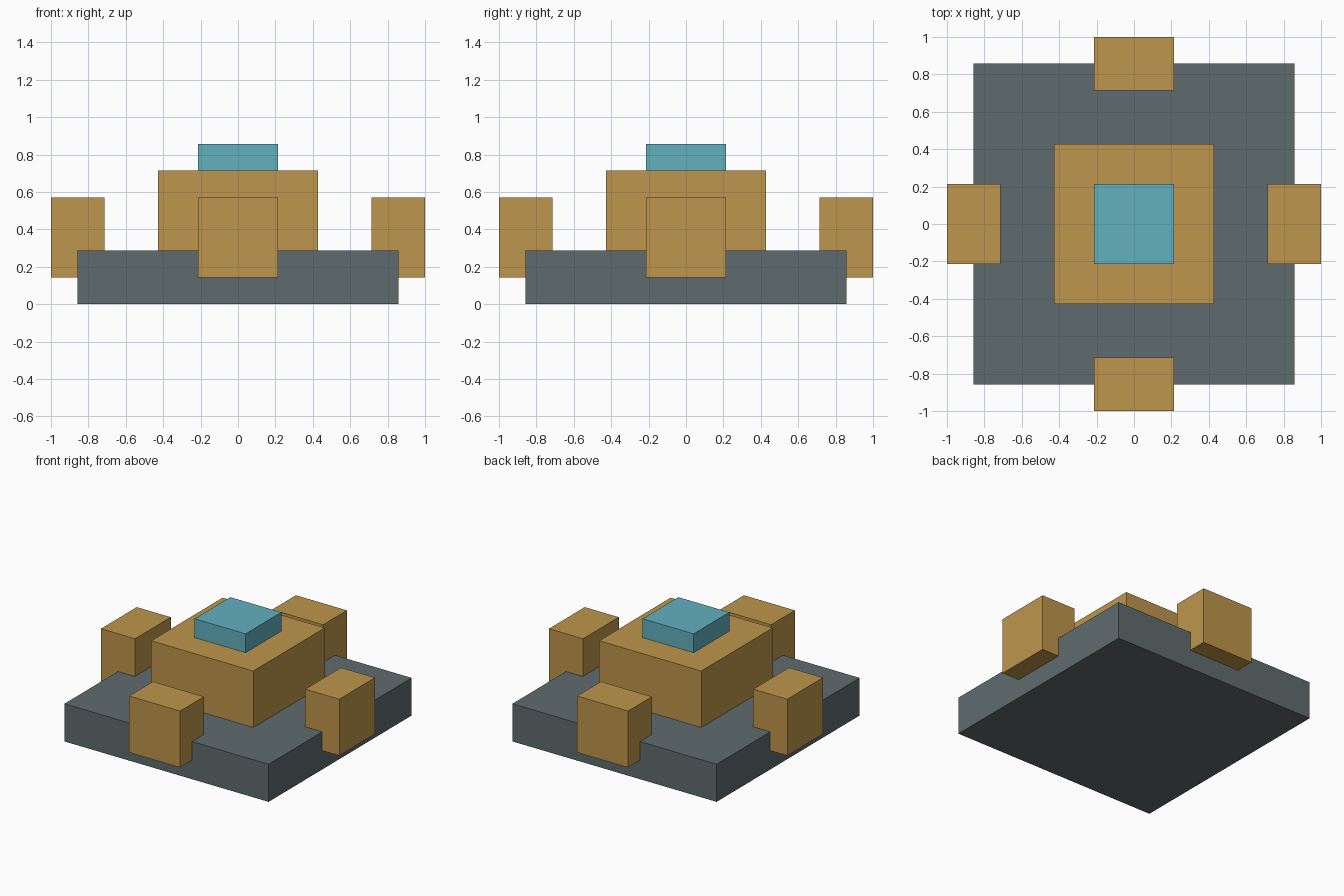
import bpy
import math

if "Cube" in bpy.data.objects:
    bpy.data.objects.remove(bpy.data.objects["Cube"])

U = 1 / 7  # module: every part is a multiple of this


def material(name, rgb):
    m = bpy.data.materials.new(name)
    lin = [((c / 255 + 0.055) / 1.055) ** 2.4 for c in rgb]
    m.diffuse_color = (*lin, 1)
    m.use_nodes = True
    m.node_tree.nodes["Principled BSDF"].inputs["Base Color"].default_value = m.diffuse_color
    return m


def box(name, lo, hi, mat):
    """Box between two corners given in modules."""
    bpy.ops.mesh.primitive_cube_add(size=1)
    ob = bpy.context.object
    ob.name = name
    for v in ob.data.vertices:
        v.co = [(lo[i] if v.co[i] < 0 else hi[i]) * U for i in range(3)]
    ob.data.materials.append(mat)
    return ob


grey = material("slate grey", (95, 107, 109))
gold = material("ochre", (190, 150, 76))
teal = material("teal", (98, 177, 191))

# Square base slab, central block and cap
box("base_slab", (-6, -6, 0), (6, 6, 2), grey)
box("central_block", (-3, -3, 2), (3, 3, 5), gold)
box("top_cap", (-1.5, -1.5, 5), (1.5, 1.5, 6), teal)

# Four blocks straddling the edges of the slab
for i, side in enumerate(("front", "right", "back", "left")):
    ob = box(side + "_block", (-1.5, -7, 1), (1.5, -5, 4), gold)
    ob.rotation_euler.z = i * math.pi / 2
